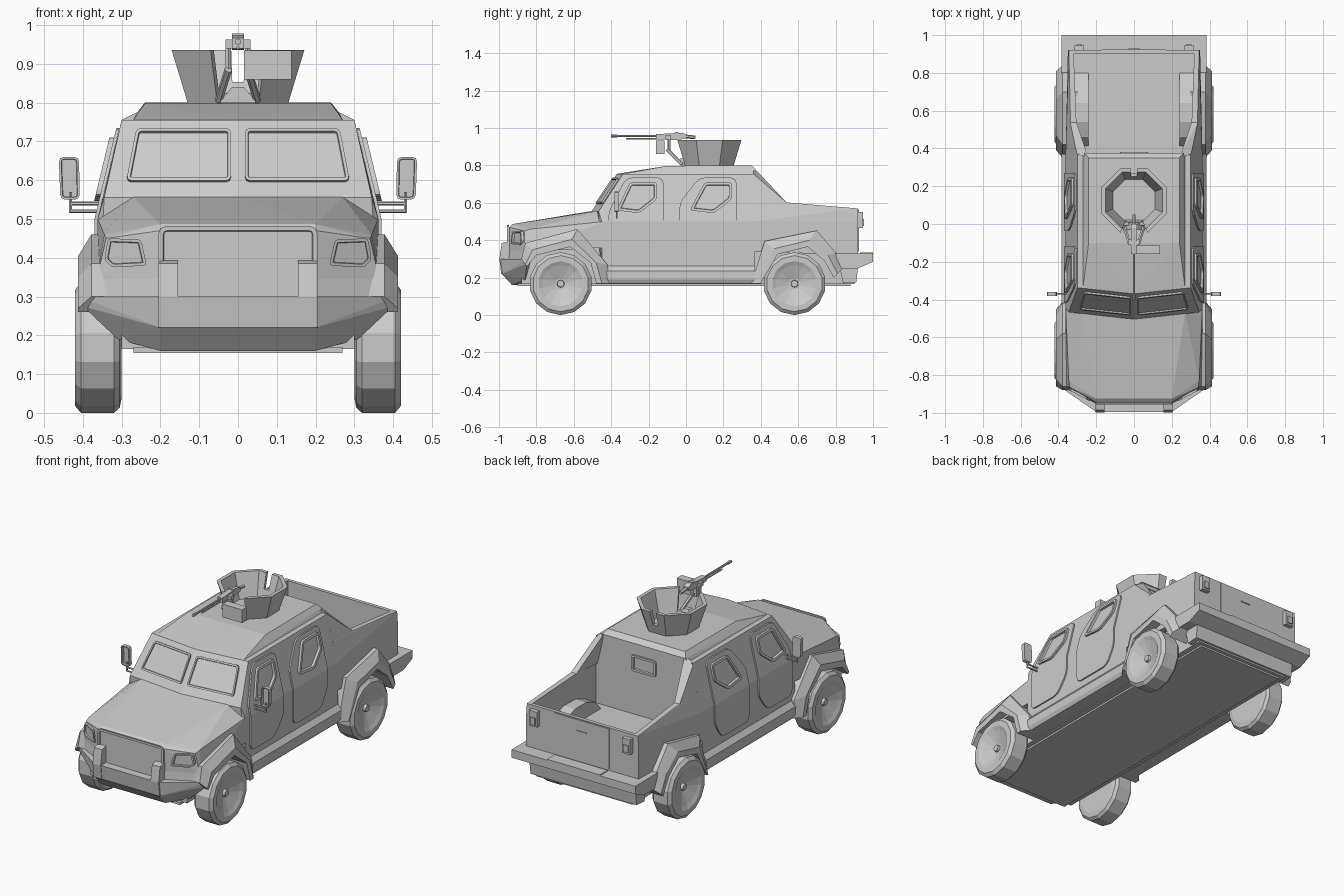
import bpy, bmesh, math
from mathutils import Vector, Matrix

if "Cube" in bpy.data.objects:
    bpy.data.objects.remove(bpy.data.objects["Cube"])

GREY = (0.6, 0.6, 0.6, 1)
paint = bpy.data.materials.new("matte grey")
paint.use_nodes = True
paint.diffuse_color = GREY
paint.node_tree.nodes["Principled BSDF"].inputs["Base Color"].default_value = GREY


def finish(name, bm):
    bmesh.ops.recalc_face_normals(bm, faces=bm.faces)
    me = bpy.data.meshes.new(name)
    bm.to_mesh(me)
    bm.free()
    me.materials.append(paint)
    ob = bpy.data.objects.new(name, me)
    bpy.context.collection.objects.link(ob)
    return ob


def hull(name, pts, sym=True):
    """Convex solid around points, mirrored across x when sym."""
    bm = bmesh.new()
    for x, y, z in pts:
        for s in ((1, -1) if sym and x else (1,)):
            bm.verts.new((x * s, y, z))
    bmesh.ops.convex_hull(bm, input=bm.verts)
    bmesh.ops.dissolve_limit(bm, angle_limit=0.02, verts=bm.verts, edges=bm.edges)
    return finish(name, bm)


def box(name, x, y, z, sym=False):
    return hull(name, [(a, b, c) for a in x for b in y for c in z], sym)


def prism(name, profile, x0, x1):
    return hull(name, [(x, y, z) for y, z in profile for x in (x0, x1)], False)


def plate(name, pts, place, height, corner=0.02, rim=0, split=None):
    """Rounded plate laid on a surface by place(u, v, offset), with an optional sunk centre."""
    bm = bmesh.new()
    bm.faces.new([bm.verts.new((u, v, 0)) for u, v in pts])
    bmesh.ops.bevel(bm, geom=bm.verts[:], offset=corner, segments=2, profile=0.5, affect='VERTICES')
    top = bm.faces[:]
    if split:
        bmesh.ops.bisect_plane(bm, geom=bm.verts[:] + bm.edges[:] + top,
                               plane_co=(0, split, 0), plane_no=(0, 1, 0))
        top = bm.faces[:]
    ext = bmesh.ops.extrude_face_region(bm, geom=top)
    top = [f for f in ext["geom"] if isinstance(f, bmesh.types.BMFace)]
    for v in {v for f in top for v in f.verts}:
        v.co.z = height
    if rim:
        bmesh.ops.recalc_face_normals(bm, faces=bm.faces)
        bmesh.ops.inset_region(bm, faces=top, thickness=rim)
        bmesh.ops.inset_region(bm, faces=top, thickness=rim * 0.2)
        for v in {v for f in top for v in f.verts}:
            v.co.z = height * 0.3
    for v in bm.verts:
        v.co = place(*v.co)
    return finish(name, bm)


def tube(name, a, b, r, n=8, r2=None):
    a, b = Vector(a), Vector(b)
    bm = bmesh.new()
    turn = (b - a).to_track_quat('Z', 'Y').to_matrix().to_4x4()
    bmesh.ops.create_cone(bm, cap_ends=True, segments=n, radius1=r, radius2=r2 or r,
                          depth=(b - a).length, matrix=Matrix.Translation((a + b) / 2) @ turn)
    return finish(name, bm)


def strip(name, rows, closed=True):
    """Skin between rows of points, wrapped around and capped."""
    bm = bmesh.new()
    vs = [[bm.verts.new(p) for p in row] for row in rows]
    for a, b in zip(vs, vs[1:] + vs[:1]):
        for i in range(len(a) - 1):
            bm.faces.new((a[i], a[i + 1], b[i + 1], b[i]))
    for end in (0, -1):
        bm.faces.new([row[end] for row in vs])
    return finish(name, bm)


def wall_x(z):
    return 0.362 if z < 0.5 else 0.362 - (z - 0.5) * 0.24


def screen_y(x, z):
    return -0.505 + 0.11 * abs(x) + (z - 0.555) * 0.675


# Main body
hull("cabin", [(0.362, y, z) for y in (-0.45, 0.37) for z in (0.25, 0.5)]
     + [(x, screen_y(x, z), z) for x, z in ((0, 0.555), (0.345, 0.555), (0, 0.755), (0.3, 0.755))]
     + [(0.3, 0.37, 0.755)])
hull("roof_cap", [(0.27, -0.335, 0.755), (0, -0.37, 0.755), (0.27, 0.375, 0.755),
                  (0.24, -0.1, 0.798), (0.24, 0.35, 0.8), (0.26, 0.375, 0.775)])
hull("hood", [(0.27, -0.47, 0.557), (0, -0.5, 0.557), (0.362, -0.44, 0.5), (0.362, -0.44, 0.36),
              (0.2, -0.925, 0.487), (0.2, -0.945, 0.47), (0.34, -0.865, 0.45), (0.345, -0.83, 0.46),
              (0.2, -0.945, 0.34), (0.365, -0.86, 0.34)])
hull("chassis", [(0.3, y, z) for y in (-0.88, 0.9) for z in (0.165, 0.37)])
box("belly_plate", (0.27,), (-0.9, 0.88), (0.155, 0.17), True)

# Grille and front bumper
box("grille_core", (0.2,), (-0.95, -0.8), (0.22, 0.47), True)
plate("grille_panel", [(-0.205, 0.22), (0.205, 0.22), (0.205, 0.482), (-0.205, 0.482)],
      lambda u, v, w: (u, -0.947 - w, v), 0.009, 0.02, 0.012)
hull("front_bumper", [(0.2, -0.995, 0.3), (0.41, -0.85, 0.3), (0.2, -0.985, 0.22), (0.4, -0.85, 0.275),
                      (0.2, -0.93, 0.16), (0.31, -0.86, 0.19), (0.31, -0.83, 0.3), (0.2, -0.85, 0.16)])
hull("brow_filler", [(0.2, -0.95, 0.3), (0.385, -0.855, 0.3), (0.365, -0.86, 0.345),
                     (0.2, -0.945, 0.345), (0.3, -0.83, 0.3), (0.3, -0.83, 0.345)])

# Rear bed
box("bed_floor", (0.34,), (0.36, 0.9), (0.35, 0.375), True)
box("tailgate", (0.345,), (0.9, 0.92), (0.33, 0.57), True)
box("tailgate_panel", (0.17,), (0.915, 0.925), (0.34, 0.565), True)
box("tailgate_handle", (-0.03, 0.03), (0.92, 0.93), (0.5, 0.506))
hull("rear_bumper", [(0.385, y, z) for y, z in
                     ((0.8, 0.33), (1, 0.33), (1, 0.285), (0.92, 0.25), (0.81, 0.25))])
hull("rear_skirt", [(0.33, y, z) for y, z in ((0.82, 0.26), (0.92, 0.26), (0.91, 0.175), (0.84, 0.17))])
box("bumper_step", (0.165,), (0.93, 1), (0.325, 0.335), True)
plate("rear_window", [(-0.075, 0.62), (0.075, 0.62), (0.075, 0.71), (-0.075, 0.71)],
      lambda u, v, w: (u, 0.368 + w, v), 0.012, 0.012, 0.012)

ARCHES = {  # side outlines: crown edge, flare lip, wheel opening
    "front": ([(-0.88, 0.3), (-0.86, 0.385), (-0.58, 0.46), (-0.42, 0.27), (-0.41, 0.17)],
              [(-0.86, 0.27), (-0.82, 0.35), (-0.61, 0.405), (-0.48, 0.28), (-0.45, 0.17)],
              [(-0.85, 0.26), (-0.8, 0.32), (-0.62, 0.365), (-0.51, 0.28), (-0.48, 0.17)]),
    "rear": ([(0.35, 0.17), (0.42, 0.395), (0.7, 0.452), (0.8, 0.335), (0.84, 0.25)],
             [(0.39, 0.17), (0.47, 0.355), (0.66, 0.4), (0.76, 0.32), (0.81, 0.22)],
             [(0.4, 0.17), (0.49, 0.325), (0.65, 0.365), (0.74, 0.29), (0.79, 0.2)]),
}
DOORS = {  # door outline, window outline
    "front": ([(-0.415, 0.3), (-0.415, 0.55), (-0.32, 0.735), (-0.12, 0.735), (-0.12, 0.4), (-0.2, 0.3)],
              [(-0.37, 0.56), (-0.3, 0.71), (-0.155, 0.71), (-0.155, 0.62), (-0.25, 0.545)]),
    "rear": ([(-0.035, 0.3), (-0.035, 0.6), (0.07, 0.735), (0.27, 0.735), (0.27, 0.4), (0.21, 0.3)],
             [(0.02, 0.56), (0.1, 0.71), (0.245, 0.71), (0.245, 0.62), (0.15, 0.545)]),
}
WHEEL = [(0, 0.3), (0.13, 0.3), (0.155, 0.305), (0.168, 0.32), (0.168, 0.405), (0.15, 0.42),
         (0.12, 0.42), (0.1, 0.41), (0.03, 0.385), (0.02, 0.385), (0.018, 0.4), (0, 0.4)]


def wheel(name, s, y):
    bm = bmesh.new()
    vs = [bm.verts.new((s * x, y, 0.168 - r)) for r, x in WHEEL]
    es = [bm.edges.new(p) for p in zip(vs, vs[1:])]
    bmesh.ops.spin(bm, geom=vs + es, cent=(0, y, 0.168), axis=(1, 0, 0),
                   angle=math.tau, steps=14, use_duplicate=False)
    bmesh.ops.remove_doubles(bm, verts=bm.verts, dist=0.0005)
    return finish(name, bm)


# Parts repeated on each side
for side, s in (("left", 1), ("right", -1)):
    def skin(u, v, w):
        return (s * (wall_x(v) + w), u, v)

    for end, (crown, lip, opening) in ARCHES.items():
        rows = [(0.3, crown), (0.378, crown), (0.412, lip), (0.412, opening), (0.3, opening)]
        strip(f"{side}_{end}_fender", [[(s * x, y, z) for y, z in c] for x, c in rows])
        wheel(f"{side}_{end}_wheel", s, -0.67 if end == "front" else 0.58)
        door, pane = DOORS[end]
        plate(f"{side}_{end}_door", door, skin, 0.008, 0.03, split=0.5)
        plate(f"{side}_{end}_window", pane, skin, 0.02, 0.015, 0.014)

    # Sill step
    hull(f"{side}_sill", [(s * x, y, z) for y in (-0.43, 0.37) for x, z in
                          ((0.29, 0.17), (0.375, 0.17), (0.385, 0.19), (0.385, 0.235), (0.36, 0.265), (0.3, 0.265))], False)
    # Bed side, sloping buttress and inner wheel box
    low, high = (0.362, 0.345), 0.325
    hull(f"{side}_bed_wall", [(s * x, y, z) for x, y, z in
         ((0.362, 0.36, 0.34), (0.362, 0.36, 0.5), (0.336, 0.36, 0.61), (0.336, 0.54, 0.602), (0.345, 0.92, 0.57),
          (0.35, 0.92, 0.5), (0.35, 0.92, 0.32), (0.3, 0.37, 0.61), (0.305, 0.54, 0.602), (0.32, 0.92, 0.57),
          (0.32, 0.92, 0.34), (0.3, 0.37, 0.34))], False)
    hull(f"{side}_buttress", [(s * x, y, z) for x, y, z in
         ((0.3, 0.36, 0.755), (0.338, 0.36, 0.6), (0.338, 0.54, 0.6), (0.26, 0.36, 0.775), (0.25, 0.375, 0.775),
          (0.305, 0.54, 0.6), (0.29, 0.36, 0.6))], False)
    hull(f"{side}_wheel_box", [(s * x, y, z) for x in (0.24, 0.33) for y, z in
         ((0.4, 0.36), (0.46, 0.43), (0.54, 0.46), (0.64, 0.46), (0.73, 0.43), (0.82, 0.36))], False)
    box(f"{side}_tail_light", (s * 0.265, s * 0.315), (0.91, 0.945), (0.465, 0.55))
    box(f"{side}_tail_lens", (s * 0.275, s * 0.305), (0.94, 0.951), (0.475, 0.515))
    # Windscreen pane, headlight and bumper guard
    plate(f"{side}_windscreen", [(0.018, 0.595), (0.288, 0.595), (0.262, 0.73), (0.018, 0.73)],
          lambda u, v, w: (s * u, screen_y(u, v) - w, v + w * 0.5), 0.009, 0.012, 0.008)
    plate(f"{side}_headlight", [(0.235, 0.38), (0.325, 0.375), (0.345, 0.395), (0.335, 0.45), (0.25, 0.447)],
          lambda u, v, w: (s * u, -0.942 + (u - 0.2) * 0.53 - w, v), 0.014, 0.008, 0.008)
    prism(f"{side}_bumper_guard", [(-0.94, 0.22), (-0.988, 0.22), (-0.998, 0.3), (-0.985, 0.385), (-0.94, 0.395)],
          s * 0.155, s * 0.205)
    # Mirror on two bent arms
    for z in (0.52, 0.54):
        tube(f"{side}_mirror_arm", (s * 0.34, -0.37, z), (s * 0.435, -0.37, z), 0.005, 6)
    tube(f"{side}_mirror_post", (s * 0.432, -0.37, 0.517), (s * 0.432, -0.37, 0.57), 0.005, 6)
    plate(f"{side}_mirror", [(0.408, 0.55), (0.458, 0.55), (0.462, 0.66), (0.41, 0.66)],
          lambda u, v, w: (s * u, -0.36 - w, v), 0.022, 0.012, 0.006)

# Open turret ring: eight slanted shields, the front left open and the back notched
CENTRE = Vector((0, 0.125, 0))


def rim_point(k, r, z):
    a = math.radians(-67.5 + 45 * k)
    return CENTRE + Vector((r * math.cos(a), r * math.sin(a), z))


for k in range(7):
    corners = [[rim_point(j, r, z) for r, z in ((0.14, 0.798), (0.185, 0.935), (0.163, 0.935), (0.12, 0.798))]
               for j in (k, k + 1)]
    if k == 3:
        a, b = corners
        for part, p, q in (("left", a, b), ("right", b, a)):
            hull(f"turret_back_{part}", p + [u.lerp(v, 0.36) for u, v in zip(p, q)], False)
        hull("turret_back_low", [v for c in corners for v in
                                 (c[0], c[3], c[0].lerp(c[1], 0.4), c[3].lerp(c[2], 0.4))], False)
    else:
        hull(f"turret_shield_{k + 1}", corners[0] + corners[1], False)
hull("turret_front_sill", [rim_point(j, r, z) for j in (0, -1) for r, z in
                           ((0.14, 0.798), (0.12, 0.798), (0.145, 0.825), (0.125, 0.825))], False)

# Mounted gun
prism("gun_receiver", [(-0.16, 0.94), (-0.16, 0.967), (-0.02, 0.975), (0, 0.965), (0, 0.945), (-0.05, 0.935)], -0.015, 0.015)
tube("gun_barrel", (0, -0.16, 0.957), (0, -0.4, 0.957), 0.006)
tube("gun_gas_tube", (0, -0.16, 0.942), (0, -0.32, 0.942), 0.004)
tube("gun_muzzle", (0, -0.37, 0.957), (0, -0.4, 0.957), 0.008)
box("gun_cradle", (0.032,), (-0.11, -0.08), (0.94, 0.963), True)
box("gun_sight", (0.016,), (-0.06, -0.04), (0.965, 0.978), True)
tube("gun_grip", (0, 0, 0.955), (0, 0.05, 0.95), 0.01, 6)
box("ammo_box", (0.015, 0.138), (-0.16, -0.115), (0.86, 0.934))
for x in (-0.025, 0.025):
    tube("gun_mount_leg", (x, -0.09, 0.945), (x, -0.09, 0.88), 0.008, 6)
    tube("gun_mount_foot", (x, -0.1, 0.885), (x * 2, -0.02, 0.805), 0.01, 6)
hull("gun_mount_base", [(0.05, -0.03, 0.8), (0.05, 0.02, 0.8), (0.015, -0.03, 0.84), (0.015, 0, 0.84)])
